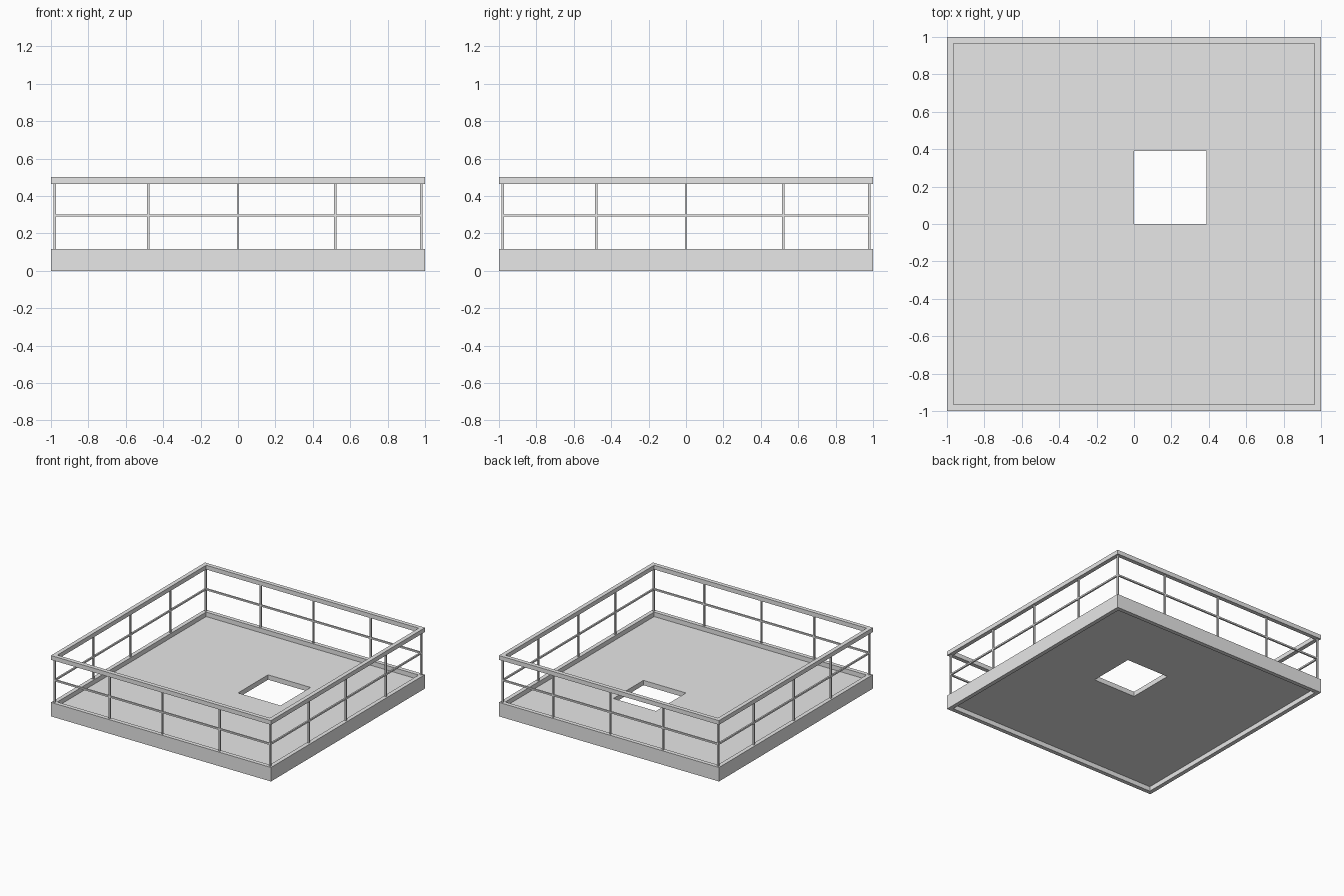
import bpy
import bmesh

cube = bpy.data.objects.get("Cube")
if cube:
    bpy.data.objects.remove(cube, do_unlink=True)

grey = bpy.data.materials.new("light grey")
grey.use_nodes = True
grey.diffuse_color = (0.8, 0.8, 0.8, 1)
grey.node_tree.nodes["Principled BSDF"].inputs["Base Color"].default_value = (0.8, 0.8, 0.8, 1)


def finish(name, bm):
    bmesh.ops.recalc_face_normals(bm, faces=bm.faces)
    mesh = bpy.data.meshes.new(name)
    bm.to_mesh(mesh)
    bm.free()
    mesh.materials.append(grey)
    obj = bpy.data.objects.new(name, mesh)
    bpy.context.collection.objects.link(obj)
    return obj


def square(half):
    return (-half, half, -half, half)


def frame(name, outer, inner, z0, z1):
    """Flat slab between an outer and an inner rectangle (x0, x1, y0, y1)."""
    bm = bmesh.new()

    def loop(r, z):
        x0, x1, y0, y1 = r
        return [bm.verts.new((x, y, z)) for x, y in ((x0, y0), (x1, y0), (x1, y1), (x0, y1))]

    rings = [loop(outer, z0), loop(outer, z1), loop(inner, z1), loop(inner, z0)]
    for k in range(4):
        a, b = rings[k], rings[(k + 1) % 4]
        for i in range(4):
            j = (i + 1) % 4
            bm.faces.new((a[i], a[j], b[j], b[i]))
    return finish(name, bm)


def post(name, x, y):
    bm = bmesh.new()
    bmesh.ops.create_cube(bm, size=1)
    bmesh.ops.scale(bm, vec=(BAR, BAR, RAIL_BASE - RIM_TOP), verts=bm.verts)
    obj = finish(name, bm)
    obj.location = (x, y, (RAIL_BASE + RIM_TOP) / 2)


RIM_TOP, RAIL_BASE, TOP = 0.115, 0.465, 0.5
INNER, LINE, BAR = 0.966, 0.98, 0.013

# Platform: upright rim around a recessed floor with an access hatch
frame("platform_rim", square(1), square(INNER), 0, RIM_TOP)
frame("platform_floor", square(INNER), (0, 0.387, 0, 0.39), 0.038, 0.078)

# Railing: top rail and thin middle rail
frame("top_rail", square(1), square(INNER), RAIL_BASE, TOP)
frame("middle_rail", square(LINE + BAR / 2), square(LINE - BAR / 2), 0.289, 0.302)

# Posts at the corners and along each side
for sx in (-1, 1):
    for sy in (-1, 1):
        post("corner_post", sx * LINE, sy * LINE)
for side in (-LINE, LINE):
    for along in (-0.48, 0, 0.52):
        post("front_back_post", along, side)
        post("side_post", side, along)
